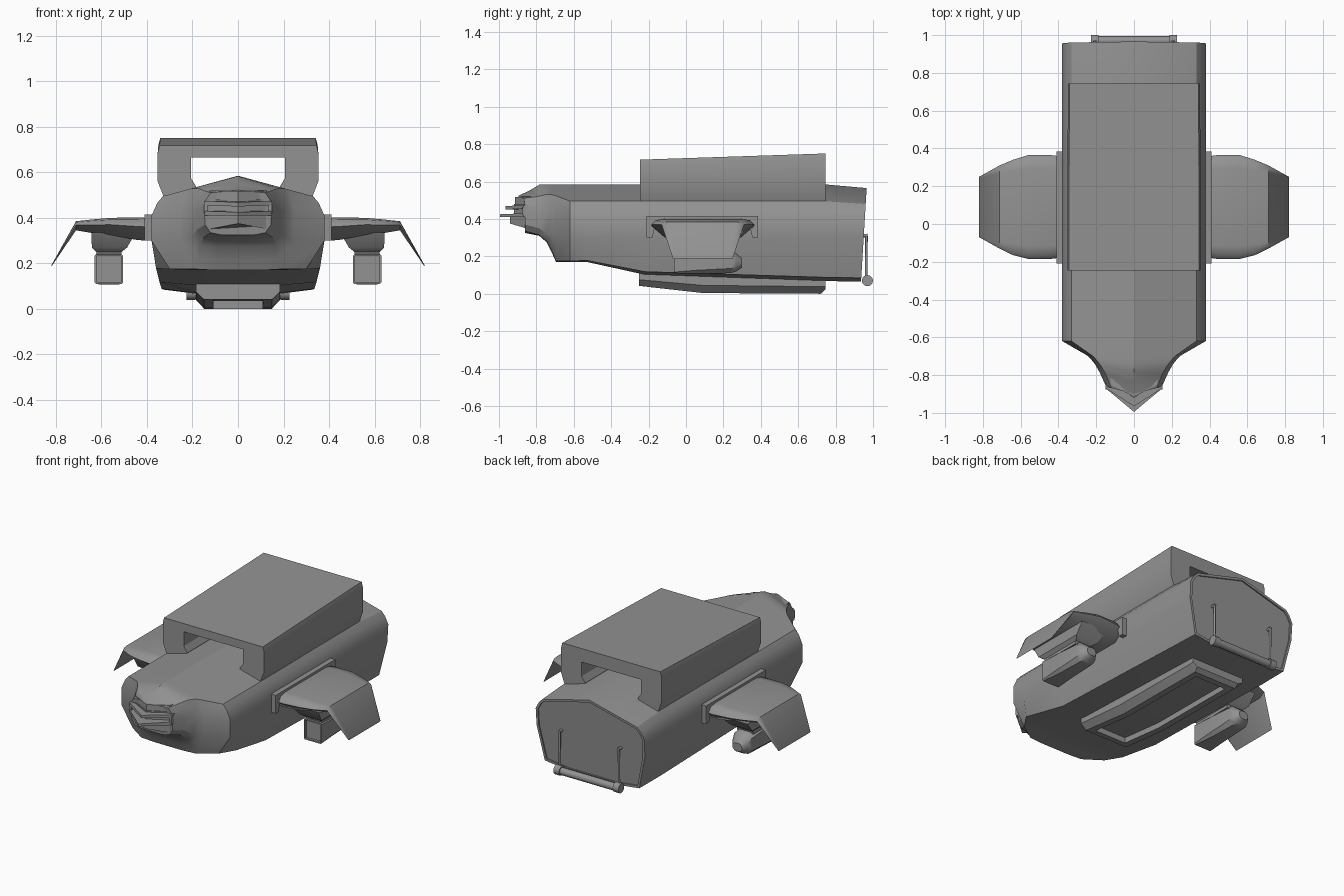
import bpy, bmesh, math
from mathutils import Vector

if "Cube" in bpy.data.objects:
    bpy.data.objects.remove(bpy.data.objects["Cube"])

paint = bpy.data.materials.new("dark_grey_paint")
paint.diffuse_color = (.29, .29, .29, 1)
paint.use_nodes = True
paint.node_tree.nodes["Principled BSDF"].inputs["Base Color"].default_value = paint.diffuse_color


def finish(name, bm, mirror=False, angle=25):
    bmesh.ops.recalc_face_normals(bm, faces=bm.faces[:])
    me = bpy.data.meshes.new(name)
    bm.to_mesh(me)
    bm.free()
    me.materials.append(paint)
    ob = bpy.data.objects.new(name, me)
    bpy.context.collection.objects.link(ob)
    if mirror:
        ob.modifiers.new("mirror", 'MIRROR')
    bpy.ops.object.select_all(action='DESELECT')
    ob.select_set(True)
    bpy.context.view_layer.objects.active = ob
    bpy.ops.object.shade_smooth_by_angle(angle=math.radians(angle))
    return ob


def loft(rings):
    """Skin closed rings of equal length; returns bmesh and both end caps."""
    bm = bmesh.new()
    vs = [[bm.verts.new(p) for p in r] for r in rings]
    n = len(vs[0])
    for a, b in zip(vs, vs[1:]):
        for i in range(n):
            bm.faces.new((a[i], a[(i + 1) % n], b[(i + 1) % n], b[i]))
    caps = [bm.faces.new(vs[0]), bm.faces.new(vs[-1])]
    bmesh.ops.recalc_face_normals(bm, faces=bm.faces[:])
    return bm, caps


def recess(bm, faces, width, push):
    bmesh.ops.inset_region(bm, faces=faces, thickness=width, use_even_offset=True)
    ext = bmesh.ops.extrude_face_region(bm, geom=faces)
    bmesh.ops.delete(bm, geom=faces, context='FACES_ONLY')
    vs = [g for g in ext['geom'] if isinstance(g, bmesh.types.BMVert)]
    bmesh.ops.translate(bm, verts=vs, vec=Vector(push))


def rect_z(x0, x1, y0, y1, z):
    return [(x0, y0, z), (x1, y0, z), (x1, y1, z), (x0, y1, z)]


# Hull: sections along y; tilt leans the rear face, v makes the nose a chevron
def section(y, top, half, v=0.0, tilt=0.0):
    bottom = half[-1][1]
    pts = [(0, top)] + half + [(0, bottom)] + [(-x, z) for x, z in reversed(half)]
    w = max(p[0] for p in half)
    return [(x, y - (v * (1 - abs(x) / w) if z > .4 else 0) + tilt * (z - 0.3), z) for x, z in pts]


side = [(.33, .495), (.355, .465), (.38, .41), (.38, .30)]
hull_rings = [
    section(.95, .565, [(.33, .48), (.355, .455), (.38, .41), (.378, .30), (.33, .085), (.17, .065)], tilt=.06),
    section(.74, .585, side + [(.335, .088), (.17, .068)]),
    section(-.22, .585, side + [(.345, .118), (.17, .102)]),
    section(-.53, .585, side + [(.36, .178), (.18, .170)]),
    section(-.62, .585, side + [(.30, .175), (.17, .17)]),
    section(-.695, .585, [(.22, .525), (.235, .48), (.25, .42), (.25, .30), (.19, .175), (.10, .17)], v=.02),
    section(-.715, .585, [(.20, .53), (.215, .485), (.228, .425), (.226, .305), (.175, .225), (.09, .215)], v=.03),
    section(-.745, .583, [(.175, .53), (.19, .49), (.205, .43), (.20, .32), (.165, .28), (.09, .275)], v=.04),
    section(-.785, .553, [(.15, .52), (.17, .48), (.182, .43), (.178, .35), (.15, .315), (.09, .31)], v=.05),
    section(-.86, .522, [(.12, .51), (.14, .48), (.148, .45), (.145, .37), (.12, .335), (.07, .325)], v=.04),
]
bm, caps = loft(hull_rings)
recess(bm, [caps[0]], .015, (0, -.008, 0))
finish("hull", bm, angle=30)


# Nose: stacked pointed plates around a recessed slot
def nose_plate(name, w, y1, tip, z0, z1, t0, t1):
    plan = [(-w, -.78), (w, -.78), (w, y1), (0, tip), (-w, y1)]
    low = [(x, y, t0 if x == 0 else z0) for x, y in plan]
    high = [(x, y, t1 if x == 0 else z1) for x, y in plan]
    finish(name, loft([low, high])[0])


nose_plate("nose_brow", .125, -.85, -.915, .475, .52, .478, .517)
nose_plate("nose_upper_lip", .15, -.87, -.965, .455, .475, .45, .468)
nose_plate("nose_slot_back", .14, -.85, -.92, .41, .48, .41, .48)
nose_plate("nose_lower_lip", .15, -.87, -.995, .41, .43, .41, .425)
nose_plate("nose_chin", .13, -.855, -.94, .35, .415, .375, .415)
finish("nose_slot_end", loft([rect_z(.133, .15, -.875, -.80, z) for z in (.42, .465)])[0], True)


# Roof housing: arch profile, top rising toward the back
def arch(y, w, top):
    half = [(w - .008, top), (w, top - .03), (w, .56), (.322, .48), (.185, .50), (.185, .54), (.207, .575), (.207, .665)]
    return [(x, y, z) for x, z in half] + [(-x, y, z) for x, z in reversed(half)]


finish("roof_housing", loft([arch(-.245, .353, .717), arch(.745, .35, .75)])[0])


# Wing root bracket: inverted U against the hull side
u = [(-.21, .30), (-.21, .415), (.385, .415), (.385, .30), (.355, .30), (.335, .385), (-.16, .385), (-.18, .30)]
finish("wing_bracket", loft([[(x, y, z) for y, z in u] for x in (.36, .41)])[0], True)


# Wing with drooped tip
def rib(x, y0, y1, zt, zb, r):
    zm = zb + .6 * (zt - zb)
    return [(x, y, z) for y, z in [(y0, zm), (y0 + .3 * r, zm + .75 * (zt - zm)), (y0 + r, zt), (y1 - r, zt),
            (y1 - .3 * r, zm + .75 * (zt - zm)), (y1, zm), (y1 - r, zb), (y0 + r, zb)]]


finish("wing", loft([
    rib(.37, -.175, .355, .398, .30, .07),
    rib(.44, -.185, .365, .402, .302, .07),
    rib(.56, -.185, .365, .400, .325, .07),
    rib(.64, -.165, .34, .393, .333, .06),
    rib(.712, -.13, .31, .385, .345, .04),
    rib(.82, -.07, .25, .192, .186, .01)])[0], True, 50)

# Pylon between wing and engine pod
finish("engine_pylon", loft([
    rect_z(.51, .625, -.05, .22, .23),
    rect_z(.512, .622, -.055, .225, .25),
    rect_z(.487, .642, -.085, .255, .27),
    rect_z(.45, .645, -.12, .31, .335)])[0], True, 40)


# Engine pod with square intake and tapered tail
def pod_ring(y, x0, x1, z0, z1, c):
    return [(x0 + c, y, z0), (x1 - c, y, z0), (x1, y, z0 + c), (x1, y, z1 - c),
            (x1 - c, y, z1), (x0 + c, y, z1), (x0, y, z1 - c), (x0, y, z0 + c)]


bm, caps = loft([
    pod_ring(-.065, .505, .63, .11, .24, .006),
    pod_ring(.06, .505, .63, .108, .245, .018),
    pod_ring(.24, .505, .63, .11, .24, .025),
    pod_ring(.27, .515, .62, .12, .215, .025),
    pod_ring(.30, .535, .60, .14, .19, .015)])
recess(bm, [caps[0]], .008, (0, .015, 0))
finish("engine_pod", bm, True, 40)


# Belly frame: shallow tray with a recessed underside
def tray(y, z0, zm, z1, w):
    return [(-.185, y, z1), (-.185, y, zm), (-w, y, z0), (w, y, z0), (.185, y, zm), (.185, y, z1)]


bm, caps = loft([
    tray(-.25, .042, .075, .11, .15),
    tray(.09, .004, .045, .11, .148),
    tray(.72, .0, .038, .09, .148),
    tray(.745, .022, .04, .085, .152)])
floor = [f for f in bm.faces if f.normal.z < -.9 and f.calc_center_median().y < .71
         and abs(f.calc_center_median().x) < .01]
recess(bm, floor, .04, (0, 0, .035))
finish("belly_frame", bm)


# Rear hitch: rods, crossbar and end rollers
def rod(name, a, b, r, mirror, seg=8):
    a, b = Vector(a), Vector(b)
    bm = bmesh.new()
    bmesh.ops.create_cone(bm, cap_ends=True, segments=seg, radius1=r, radius2=r, depth=(b - a).length)
    bmesh.ops.rotate(bm, verts=bm.verts[:], matrix=(b - a).to_track_quat('Z', 'Y').to_matrix())
    bmesh.ops.translate(bm, verts=bm.verts[:], vec=(a + b) / 2)
    finish(name, bm, mirror, 50)


rod("hitch_rod", (.207, .963, .07), (.207, .965, .31), .007, True)
rod("hitch_rod_top", (.207, .94, .31), (.207, .97, .312), .009, True)
rod("hitch_bar", (-.19, .97, .068), (.19, .97, .068), .024, False)
rod("hitch_roller", (.187, .97, .07), (.227, .97, .07), .03, True, 12)
